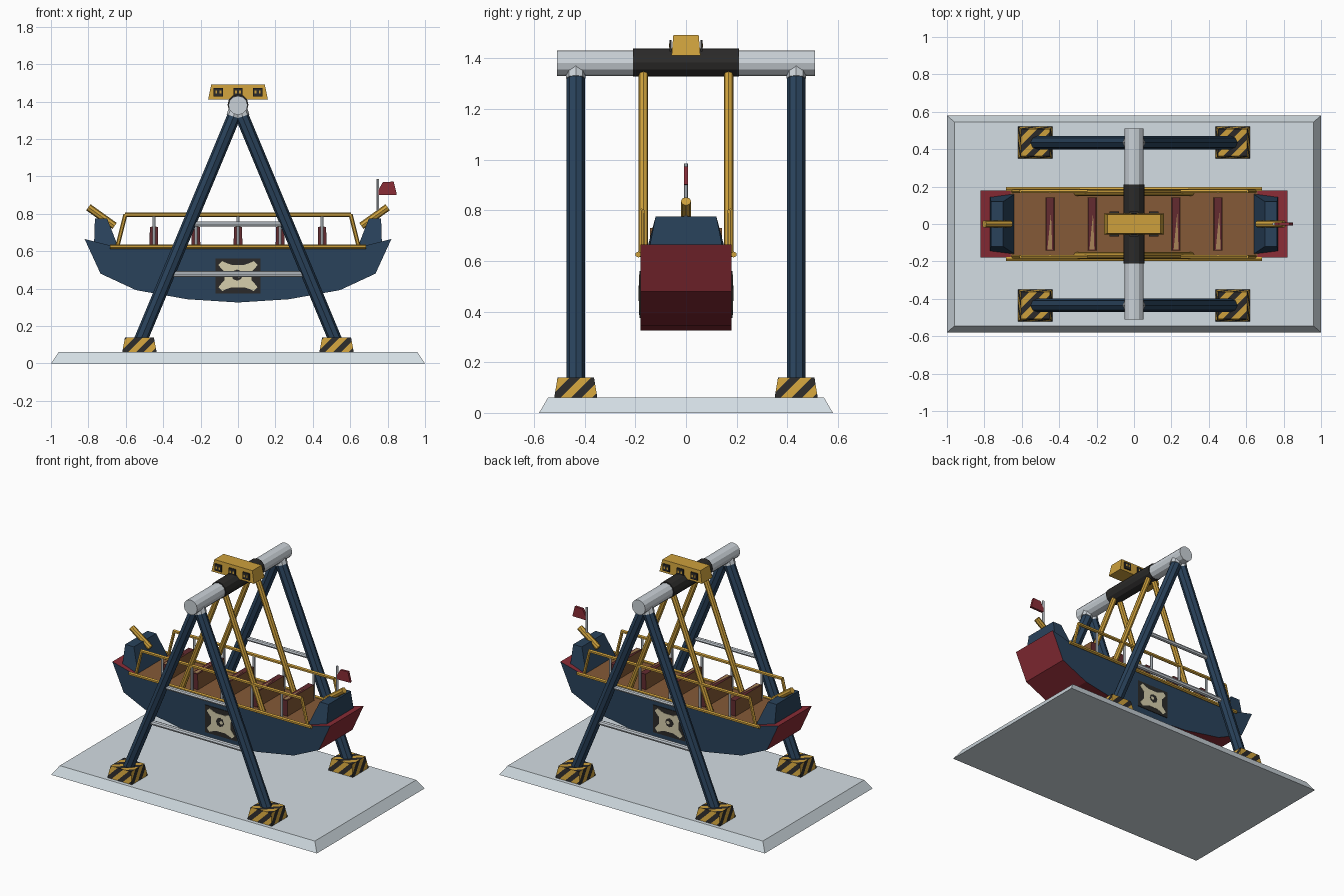
import bpy, bmesh, math
from mathutils import Vector

if "Cube" in bpy.data.objects:
    bpy.data.objects.remove(bpy.data.objects["Cube"])


def material(name, hexcol):
    m = bpy.data.materials.new(name)
    rgb = [int(hexcol[i:i + 2], 16) / 255 for i in (0, 2, 4)]
    m.diffuse_color = [c / 12.92 if c < 0.04045 else ((c + 0.055) / 1.055) ** 2.4 for c in rgb] + [1]
    m.use_nodes = True
    m.node_tree.nodes["Principled BSDF"].inputs["Base Color"].default_value = m.diffuse_color
    return m


NAVY = material("navy blue", "29425B")
RED = material("deep red", "8A2C36")
GOLD = material("gold", "CDA03C")
BLACK = material("charcoal", "2B2A29")
STEEL = material("light steel", "CAD1D7")
STONE = material("pale platform grey", "D3DDE3")
WOOD = material("brown wood", "855A37")
MAROON = material("maroon", "632B30")
CREAM = material("cream", "D6CFAD")
TAN = material("tan", "A88458")


def finish(name, bm, *mats):
    bmesh.ops.recalc_face_normals(bm, faces=bm.faces)
    me = bpy.data.meshes.new(name)
    bm.to_mesh(me)
    bm.free()
    for m in mats:
        me.materials.append(m)
    ob = bpy.data.objects.new(name, me)
    bpy.context.collection.objects.link(ob)
    return ob


def rod(name, p, q, r, mat, sides=8):
    """Straight flat-sided cylinder from p to q."""
    p, q = Vector(p), Vector(q)
    bm = bmesh.new()
    bmesh.ops.create_cone(bm, cap_ends=True, segments=sides, radius1=r, radius2=r, depth=(q - p).length)
    rot = (q - p).to_track_quat('Z', 'Y')
    for v in bm.verts:
        v.co = rot @ v.co + (p + q) / 2
    return finish(name, bm, mat)


def loft(bm, lower, upper):
    """Solid between two loops with the same number of points."""
    a = [bm.verts.new(c) for c in lower]
    b = [bm.verts.new(c) for c in upper]
    bm.faces.new(a)
    bm.faces.new(b)
    n = len(a)
    for i in range(n):
        bm.faces.new((a[i], a[(i + 1) % n], b[(i + 1) % n], b[i]))
    return bm


def rect(x0, x1, y0, y1, z):
    return [(x0, y0, z), (x1, y0, z), (x1, y1, z), (x0, y1, z)]


def block(name, c, lo, hi, z0, z1, *mats):
    """Tapered block: lo / hi are half sizes at the bottom and top."""
    bm = loft(bmesh.new(), rect(c[0] - lo[0], c[0] + lo[0], c[1] - lo[1], c[1] + lo[1], z0),
              rect(c[0] - hi[0], c[0] + hi[0], c[1] - hi[1], c[1] + hi[1], z1))
    return finish(name, bm, *mats)


def plate(name, pts, y0, y1, *mats):
    """Profile in x, z extruded along y."""
    return finish(name, loft(bmesh.new(), [(x, y0, z) for x, z in pts], [(x, y1, z) for x, z in pts]), *mats)


# Platform
block("platform", (0, 0), (1, 0.58), (0.96, 0.545), 0, 0.06, STONE)

# Striped feet: each side is cut by its own diagonal planes, alternate bands coloured
SIDES = [((0, -1, 0), (1, 0, -1)), ((0, 1, 0), (-1, 0, -1)), ((1, 0, 0), (0, 1, -1)),
         ((-1, 0, 0), (0, -1, -1)), ((0, 0, 1), (1, -1, 0))]


def striped_foot(x, y):
    ob = block("striped_foot", (x, y), (0.092, 0.085), (0.077, 0.072), 0.06, 0.14, GOLD, BLACK)
    bm = bmesh.new()
    bm.from_mesh(ob.data)
    mid, step = Vector((x, y, 0.1)), 0.042
    for side, slant in SIDES:
        side, slant = Vector(side), Vector(slant)

        def pick():
            return [f for f in bm.faces if f.normal.dot(side) > 0.8]
        for i in range(-5, 6):
            fs = pick()
            geom = fs + list({e for f in fs for e in f.edges}) + list({v for f in fs for v in f.verts})
            bmesh.ops.bisect_plane(bm, geom=geom, plane_co=mid + slant * ((i + 0.5) * step / 2), plane_no=slant)
            bm.normal_update()
        for f in pick():
            d = (f.calc_center_median() - mid).dot(slant)
            f.material_index = math.floor(d / step + 0.5) % 2
    bm.to_mesh(ob.data)
    bm.free()


# A-frames: legs, collars, cross bars
for y in (-0.435, 0.435):
    for s in (-1, 1):
        striped_foot(s * 0.527, y)
        rod("frame_leg", (s * 0.01, y, 1.35), (s * 0.535, y, 0.09), 0.036, NAVY)
        rod("leg_collar", (s * 0.008, y, 1.37), (s * 0.025, y, 1.32), 0.038, STEEL)
    rod("upper_cross_bar", (-0.26, y, 0.745), (0.26, y, 0.745), 0.014, STEEL)
    rod("lower_cross_bar", (-0.37, y, 0.477), (0.37, y, 0.477), 0.016, STEEL)

# Axle, sleeve and lamp housing
rod("axle", (0, -0.51, 1.38), (0, 0.51, 1.38), 0.051, STEEL, 12)
rod("axle_sleeve", (0, -0.21, 1.383), (0, 0.21, 1.383), 0.056, BLACK, 12)
block("lamp_housing", (0, 0), (0.16, 0.057), (0.143, 0.05), 1.41, 1.492, GOLD)
for s in (-1, 1):
    for x in (-0.105, 0, 0.105):
        a, b = sorted((s * 0.057, s * 0.066))
        plate("lamp_window", [(x - 0.025, 1.427), (x + 0.025, 1.427), (x + 0.025, 1.472), (x - 0.025, 1.472)], a, b, BLACK)
        for dx in (-0.011, 0.011):
            a, b = sorted((s * 0.062, s * 0.068))
            plate("lamp_pane", [(x + dx - 0.005, 1.442), (x + dx + 0.005, 1.442),
                                (x + dx + 0.005, 1.458), (x + dx - 0.005, 1.458)], a, b, GOLD)

# Hull: navy sides, red keel and ends, wooden deck
half = [(0.27, 0.343), (0.545, 0.392), (0.735, 0.48), (0.82, 0.665), (0.66, 0.625)]
hull = plate("hull", [(0, 0.326)] + half + [(-x, z) for x, z in reversed(half)], -0.18, 0.18, NAVY, RED, WOOD)
for f in hull.data.polygons:
    if abs(f.normal.y) < 0.5:
        f.material_index = 2 if f.normal.z > 0.99 and f.center.z > 0.5 else 1

# Swing arms, gunwales and railings on both sides
for s in (-1, 1):
    y = s * 0.168
    for t in (-1, 1):
        rod("swing_arm", (t * 0.015, y, 1.36), (t * 0.305, y, 0.62), 0.019, GOLD)
        rod("rail_end", (t * 0.645, s * 0.175, 0.625), (t * 0.602, s * 0.175, 0.797), 0.011, GOLD, 6)
    rod("hand_rail", (-0.605, s * 0.175, 0.795), (0.605, s * 0.175, 0.795), 0.012, GOLD, 6)
    rod("gunwale", (-0.685, s * 0.188, 0.625), (0.685, s * 0.188, 0.625), 0.012, GOLD, 6)
    for x in (-0.45, -0.225, 0, 0.225, 0.45):
        rod("rail_post", (x, s * 0.172, 0.62), (x, s * 0.172, 0.795), 0.009, STEEL, 6)

# Bench seats: wooden front and back, maroon edges, worn tan wedge on top
for x in (-0.45, -0.225, 0, 0.225, 0.45):
    bench = block("bench", (x, 0), (0.024, 0.143), (0.021, 0.143), 0.62, 0.73, MAROON, WOOD)
    for f in bench.data.polygons:
        f.material_index = int(abs(f.normal.x) > 0.5)
    wedge = [(x - 0.013, -0.135), (x + 0.013, -0.135), (x + 0.006, 0.06)]
    finish("bench_wedge", loft(bmesh.new(), [(a, b, 0.728) for a, b in wedge], [(a, b, 0.732) for a, b in wedge]), TAN)

# End cabins and cannons
for s in (-1, 1):
    lo = [(s * 0.64, 0.16), (s * 0.64, -0.16), (s * 0.77, -0.15), (s * 0.77, 0.15)]
    hi = [(s * 0.70, 0.12), (s * 0.70, -0.12), (s * 0.765, -0.12), (s * 0.765, 0.12)]
    finish("end_cabin", loft(bmesh.new(), [(x, y, 0.622) for x, y in lo], [(x, y, 0.775) for x, y in hi]), NAVY)
    rod("cannon", (s * 0.66, 0, 0.735), (s * 0.80, 0, 0.835), 0.02, GOLD)

# Flag
rod("flag_pole", (0.747, 0, 0.77), (0.747, 0, 0.985), 0.008, STEEL, 6)
plate("flag", [(0.75, 0.9), (0.85, 0.902), (0.832, 0.972), (0.775, 0.97), (0.752, 0.93)], -0.008, 0.008, RED)

# Side emblems: dark panel, notched cream shape and dark centre
corner = [(0.7, 0.3), (0.85, 0.5), (1, 0.75), (0.8, 1), (0.55, 0.85), (0.3, 0.75)]
ring = corner + [(-a, b) for a, b in reversed(corner)]
ring += [(-a, -b) for a, b in ring]
notched = [(0.105 * a, 0.467 + 0.08 * b) for a, b in ring]


def oval(cx, cz, rx, rz, n=8):
    return [(cx + rx * math.cos(2 * math.pi * i / n), cz + rz * math.sin(2 * math.pi * i / n)) for i in range(n)]


def layer(s, name, pts, depth, mat):
    a, b = sorted((s * 0.178, s * (0.18 + depth)))
    plate(name, pts, a, b, mat)


for s in (-1, 1):
    layer(s, "emblem_panel", [(-0.12, 0.375), (0.12, 0.375), (0.12, 0.56), (-0.12, 0.56)], 0.004, BLACK)
    layer(s, "emblem_shape", notched, 0.006, CREAM)
    layer(s, "emblem_centre", oval(-0.005, 0.472, 0.03, 0.03), 0.007, BLACK)
    layer(s, "emblem_dot", oval(0.005, 0.472, 0.013, 0.012), 0.0078, CREAM)
